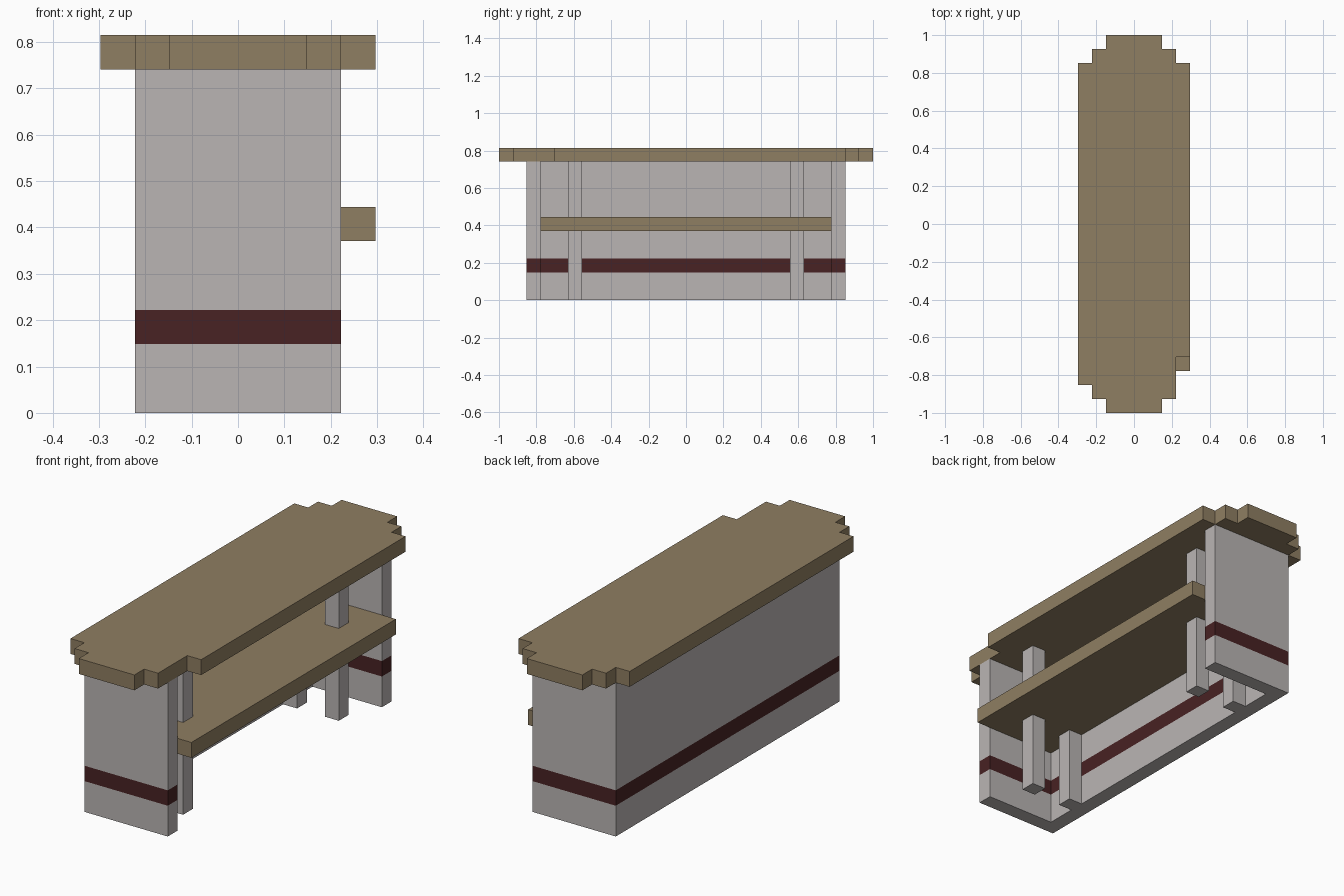
import bpy
import bmesh

U = 2 / 27  # one block of the model's grid

cube = bpy.data.objects.get("Cube")
if cube:
    bpy.data.objects.remove(cube, do_unlink=True)


def material(name, rgb):
    mat = bpy.data.materials.new(name)
    mat.use_nodes = True
    mat.diffuse_color = (*rgb, 1)
    bsdf = mat.node_tree.nodes["Principled BSDF"]
    bsdf.inputs["Base Color"].default_value = (*rgb, 1)
    bsdf.inputs["Roughness"].default_value = 0.9
    return mat


wood = material("tan wood", (0.275, 0.209, 0.122))
grey = material("light grey", (0.49, 0.462, 0.456))
maroon = material("dark maroon", (0.065, 0.016, 0.017))


def prism(name, outline, levels, mats, band=None):
    """Stack an outline (in blocks) through the levels; band colours one height range."""
    bm = bmesh.new()
    rings = [[bm.verts.new((x * U, y * U, z * U)) for x, y in outline] for z in levels]
    n = len(outline)
    for k, (low, high) in enumerate(zip(rings, rings[1:])):
        for i in range(n):
            j = (i + 1) % n
            face = bm.faces.new((low[i], low[j], high[j], high[i]))
            face.material_index = int(k == band)
    bm.faces.new(rings[0][::-1])
    bm.faces.new(rings[-1])
    bmesh.ops.recalc_face_normals(bm, faces=bm.faces)
    mesh = bpy.data.meshes.new(name)
    bm.to_mesh(mesh)
    bm.free()
    for mat in mats:
        mesh.materials.append(mat)
    obj = bpy.data.objects.new(name, mesh)
    bpy.context.collection.objects.link(obj)
    return obj


def rect(x0, x1, y0, y1):
    return [(x0, y0), (x1, y0), (x1, y1), (x0, y1)]


# Counter top with stepped corners, one corner cut deeper
corner = [(4, 11.5), (3, 11.5), (3, 12.5), (2, 12.5), (2, 13.5)]
back = corner + [(-x, y) for x, y in corner[::-1]]
front = [(-x, -y) for x, y in corner] + [(x, -y) for x, y in corner[::-1]]
front[-2:] = [(3, -9.5), (4, -9.5)]
prism("counter_top", back + front, (10, 11), [wood])

# Three-sided wall with a painted stripe around it
wall = [(-3, -11.5), (3, -11.5), (3, -10.5), (-2, -10.5),
        (-2, 10.5), (3, 10.5), (3, 11.5), (-3, 11.5)]
prism("counter_wall", wall, (0, 2, 3, 10), [grey, maroon], band=1)

# Inner shelf
prism("shelf", rect(-2, 4, -10.5, 10.5), (5, 6), [wood])

# Support posts
for x, row in ((1, "outer"), (-2, "inner")):
    for y, side in ((-8.5, "front"), (7.5, "back")):
        prism(f"{row}_{side}_post", rect(x, x + 1, y, y + 1), (0, 10), [grey])
